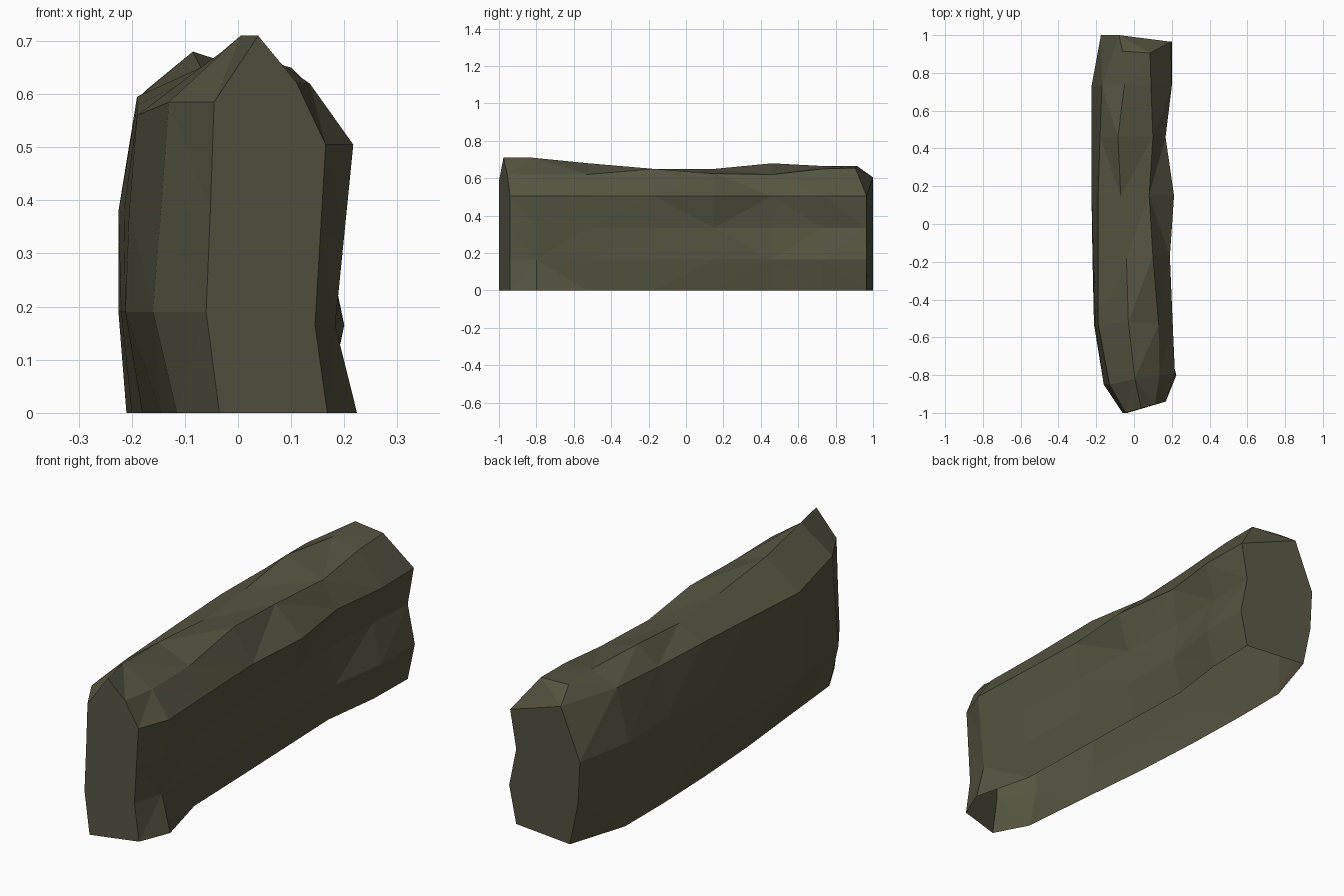
import bpy, bmesh

mat = bpy.data.materials.new("dark olive")
mat.diffuse_color = (0.092, 0.088, 0.052, 1)

# Each section: (y left, y ridge, y right shoulder, y right),
# (left shoulder z, ridge z, right shoulder z),
# ten x positions from left foot over the top to right foot
SECTIONS = [
    ((-1.0, -.976, -.956, -.94), (.585, .71, .622), (-.035, -.06, -.052, -.045, .038, .11, .165, .155, .145, .168)),
    ((-.85, -.82, -.80, -.80), (.585, .71, .62), (-.115, -.16, -.145, -.13, .005, .135, .217, .20, .183, .224)),
    ((-.53, -.52, -.53, -.53), (.56, .68, .62), (-.145, -.212, -.205, -.19, -.03, .13, .205, .185, .175, .155)),
    ((-.17, -.18, -.17, -.17), (.58, .65, .65), (-.18, -.22, -.215, -.19, -.04, .10, .19, .165, .165, .145)),
    ((.15, .15, .15, .15), (.595, .65, .625), (-.20, -.225, -.225, -.19, -.07, .08, .212, .16, .165, .135)),
    ((.46, .46, .46, .46), (.60, .68, .62), (-.21, -.22, -.225, -.18, -.085, .10, .167, .14, .16, .125)),
    ((.73, .74, .73, .73), (.61, .665, .65), (-.21, -.215, -.225, -.17, -.05, .09, .20, .155, .20, .16)),
    ((1.0, .915, .905, .965), (.605, .665, .655), (-.125, -.165, -.175, -.08, -.06, .085, .195, .165, .20, .165)),
]

# Rough stone wall: rings lofted along y, open underneath
bm = bmesh.new()
rings = []
for (yl, yt, ys, yr), tops, xs in SECTIONS:
    zs = [0, .19, .38] + list(tops) + [.505, .335, .165, 0]
    yy = [yl] * 4 + [yt, ys] + [yr] * 4
    rings.append([bm.verts.new(p) for p in zip(xs, yy, zs)])
for a, b in zip(rings, rings[1:]):
    for i in range(9):
        bm.faces.new((a[i], a[i + 1], b[i + 1], b[i]))
# End caps: a sloped or flush top piece over the upright end
for r in (rings[0], rings[-1]):
    bm.faces.new(r[3:7])
    bm.faces.new(r[:4] + r[6:])
bmesh.ops.recalc_face_normals(bm, faces=bm.faces)
if sum(f.normal.z * f.calc_area() for f in bm.faces) < 0:
    bmesh.ops.reverse_faces(bm, faces=bm.faces)
bmesh.ops.triangulate(bm, faces=[f for f in bm.faces if len(f.verts) == 4])

mesh = bpy.data.meshes.new("rough_wall")
bm.to_mesh(mesh)
bm.free()
mesh.materials.append(mat)
bpy.context.collection.objects.link(bpy.data.objects.new("rough_wall", mesh))
